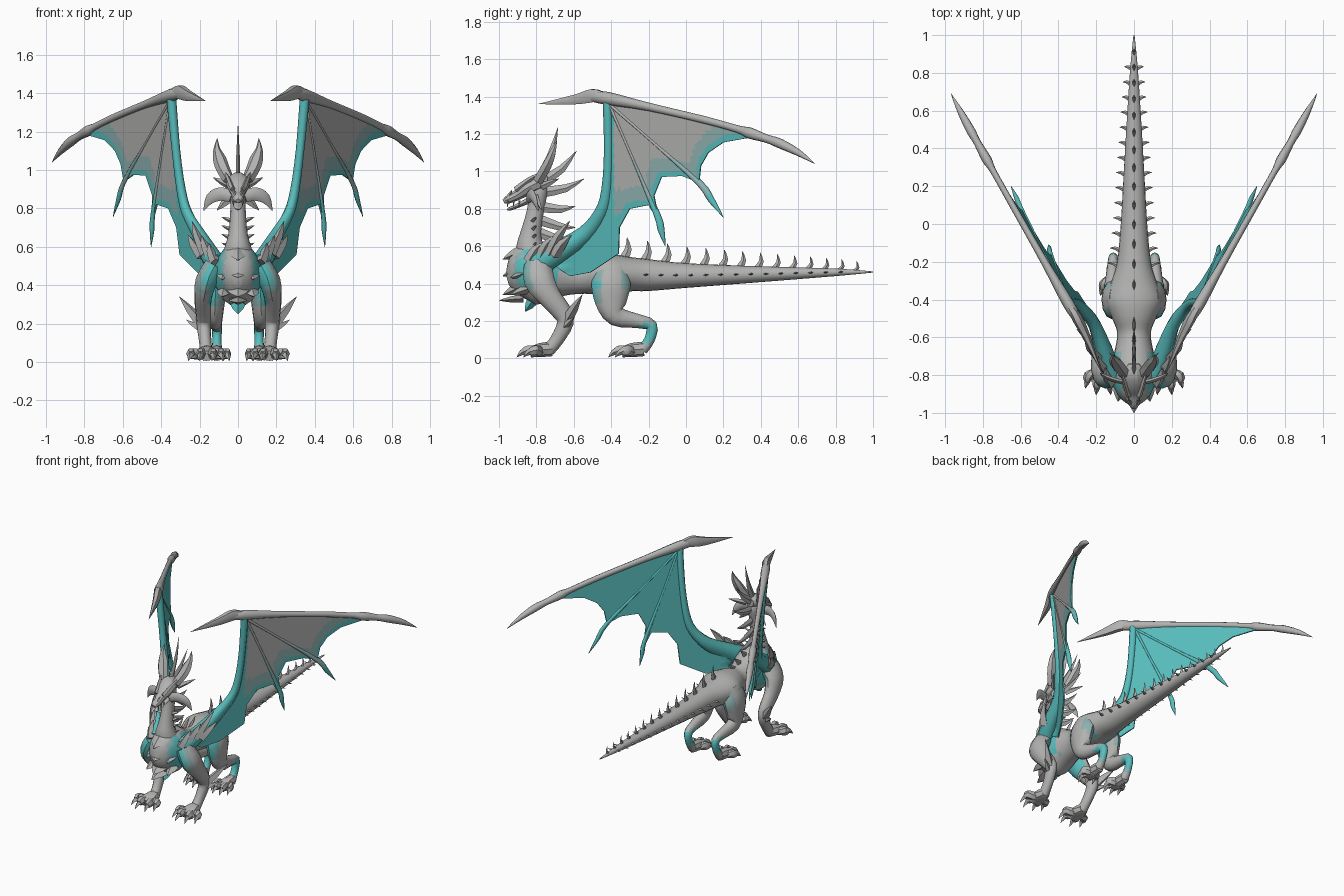
import bpy, bmesh, math
from mathutils import Vector

if "Cube" in bpy.data.objects:
    bpy.data.objects.remove(bpy.data.objects["Cube"])

def material(name, rgb):
    m = bpy.data.materials.new(name)
    m.diffuse_color = (*rgb, 1)
    m.use_nodes = True
    m.node_tree.nodes["Principled BSDF"].inputs["Base Color"].default_value = m.diffuse_color
    return m

MATS = [material("stone grey", (.45, .45, .445)),
        material("misty teal", (.27, .44, .435)),
        material("teal", (.10, .51, .51))]
GREY, MIST, TEAL = range(3)

def spline(pts, n):
    """Catmull-Rom interpolation of (x, y, z, half width, half height) rings."""
    p = [Vector(q) for q in pts]
    out = []
    for i in range(len(p) - 1):
        a, b, c, d = p[max(i - 1, 0)], p[i], p[i + 1], p[min(i + 2, len(p) - 1)]
        for k in range(n):
            t = k / n
            q = .5 * (2 * b + (c - a) * t + (2 * a - 5 * b + 4 * c - d) * t * t
                      + (3 * b - a - 3 * c + d) * t ** 3)
            q[3], q[4] = max(q[3], .002), max(q[4], .002)
            out.append(q)
    return out + [p[-1]]

def tube(bm, pts, sides=10, mat=GREY, n=3, ref=(1, 0, 0)):
    """Elliptical skin along a path; mat is an index or a rule on the face centre."""
    rings = spline(pts, n)
    pos = [Vector(r[:3]) for r in rings]
    loops = []
    for i, r in enumerate(rings):
        t = (pos[min(i + 1, len(pos) - 1)] - pos[max(i - 1, 0)]).normalized()
        side = Vector(ref)
        side = (side - t * side.dot(t)).normalized()
        up = t.cross(side)
        loops.append([bm.verts.new(pos[i] + side * r[3] * math.cos(a) + up * r[4] * math.sin(a))
                      for a in (2 * math.pi * k / sides for k in range(sides))])
    faces = [bm.faces.new(loops[0]), bm.faces.new(loops[-1][::-1])]
    for a, b in zip(loops, loops[1:]):
        for k in range(sides):
            j = (k + 1) % sides
            faces.append(bm.faces.new((a[k], b[k], b[j], a[j])))
    for f in faces:
        f.material_index = mat(f.calc_center_median()) if callable(mat) else mat

def spike(bm, base, tip, w, h=None, bend=(0, 0, 0), mat=GREY, ref=(1, 0, 0)):
    """Four-sided curved thorn."""
    h = h or w
    b, t = Vector(base), Vector(tip)
    m = b.lerp(t, .5) + Vector(bend)
    tube(bm, [(*b, w, h), (*m, w * .75, h * .75), (*t, .001, .001)], 4, mat, 2, ref)

def finish(bm, name, mirror=False, angle=40):
    bmesh.ops.recalc_face_normals(bm, faces=bm.faces)
    me = bpy.data.meshes.new(name)
    bm.to_mesh(me)
    bm.free()
    ob = bpy.data.objects.new(name, me)
    bpy.context.collection.objects.link(ob)
    for m in MATS:
        me.materials.append(m)
    bpy.ops.object.select_all(action='DESELECT')
    ob.select_set(True)
    bpy.context.view_layer.objects.active = ob
    bpy.ops.object.shade_smooth_by_angle(angle=math.radians(angle))
    if mirror:
        ob.modifiers.new("mirror", 'MIRROR').use_mirror_merge = False
    return ob

# Body and tail: y, z, half width, half height
BODY = [(-.955, .42, .02, .03), (-.92, .43, .07, .10), (-.85, .45, .112, .16), (-.76, .455, .125, .16),
        (-.66, .445, .10, .115), (-.57, .44, .09, .095), (-.48, .447, .125, .105), (-.40, .45, .15, .108),
        (-.3, .45, .118, .092), (-.2, .445, .09, .085), (0, .443, .07, .066), (.4, .45, .047, .042),
        (.8, .46, .022, .02), (1, .462, .003, .003)]

def body_at(y):
    for a, b in zip(BODY, BODY[1:]):
        if a[0] <= y <= b[0]:
            t = (y - a[0]) / (b[0] - a[0])
            return [p + (q - p) * t for p, q in zip(a, b)][1:]

def body_rule(c):
    if -.92 < c.y < -.68 and .36 < c.z < .57 and abs(c.x) > .065:
        return TEAL if abs(c.x) > .08 else MIST
    if -.48 < c.y < -.32 and c.z < .42 and abs(c.x) > .05:
        return TEAL
    return GREY

bm = bmesh.new()
tube(bm, [(0, *r) for r in BODY], 20, body_rule, 4)
finish(bm, "body_and_tail")

# Neck
bm = bmesh.new()
tube(bm, [(0, -.78, .49, .10, .10), (0, -.83, .58, .075, .08), (0, -.83, .66, .052, .058),
          (0, -.815, .74, .043, .048), (0, -.80, .82, .04, .045), (0, -.79, .90, .045, .05),
          (0, -.80, .95, .03, .03)], 12)
finish(bm, "neck")

# Head, jaw and brow
bm = bmesh.new()
tube(bm, [(0, -.74, .945, .03, .03), (0, -.79, .94, .058, .05), (0, -.85, .91, .056, .043),
          (0, -.90, .875, .035, .03), (0, -.95, .85, .03, .024), (0, -.975, .838, .012, .012)], 10)
finish(bm, "head", angle=30)
bm = bmesh.new()
tube(bm, [(0, -.79, .87, .042, .025), (0, -.87, .83, .03, .014), (0, -.94, .80, .018, .01),
          (0, -.955, .80, .006, .005)], 8)
finish(bm, "lower_jaw")
bm = bmesh.new()
spike(bm, (.028, -.91, .90), (.075, -.76, 1.0), .014, .018, (0, 0, .008))
spike(bm, (.015, -.95, .865), (.022, -.93, .90), .01)
for k in range(3):
    spike(bm, (.024, -.95 + .03 * k, .845), (.022, -.955 + .03 * k, .81), .005)
finish(bm, "brows_and_teeth", True, 30)

# Horns, cheek frills and neck thorns
bm = bmesh.new()
tube(bm, [(.05, -.79, .95, .03, .03), (.08, -.755, 1.01, .036, .03), (.097, -.73, 1.06, .034, .026),
          (.11, -.71, 1.11, .018, .017), (.108, -.69, 1.165, .001, .001)], 6)
finish(bm, "horns", True)
bm = bmesh.new()
tube(bm, [(.035, -.84, .86, .03, .015), (.09, -.83, .875, .035, .014), (.145, -.81, .85, .028, .012),
          (.18, -.79, .785, .001, .001)], 6, ref=(0, 0, 1))
spike(bm, (.04, -.80, .86), (.11, -.77, .79), .025, .012, ref=(0, 0, 1))
spike(bm, (.05, -.77, .92), (.13, -.68, .96), .02, .014, ref=(0, 0, 1))
for z in (.60, .645, .69, .735):
    spike(bm, (.035, -.82, z), (.085, -.80, z + .02), .012, ref=(0, 0, 1))
finish(bm, "cheek_frills", True)

# Crest running down the back of the neck
bm = bmesh.new()
for base, tip in (((0, -.78, .96), (0, -.685, 1.235)), ((0, -.76, .95), (0, -.585, 1.11)),
                  ((0, -.76, .89), (0, -.545, .96)), ((0, -.77, .81), (0, -.59, .815)),
                  ((0, -.78, .74), (0, -.59, .70)), ((0, -.78, .67), (0, -.62, .64))):
    spike(bm, base, tip, .012, .028, (0, .01, -.015))
finish(bm, "neck_crest", angle=30)

# Chest scales
bm = bmesh.new()
for z, w in ((.36, .06), (.46, .07), (.55, .05)):
    spike(bm, (0, -.89, z + .02), (0, -.98, z - .02), w, .03)
spike(bm, (0, -.87, .32), (0, -1.0, .31), .05, .022)
spike(bm, (0, -.82, .31), (0, -.86, .25), .04, .03, mat=TEAL)
for s in (-1, 1):
    for z in (.37, .46):
        spike(bm, (s * .07, -.85, z), (s * .085, -.94, z - .03), .04, .025)
finish(bm, "chest_scales", angle=25)

# Dorsal and side thorns of the tail
bm = bmesh.new()
for y in (-.7, -.63, -.56):
    z, w, h = body_at(y)
    spike(bm, (0, y, z + h - .015), (0, y + .07, z + h + .05), .01, .02)
for k in range(14):
    y = -.33 + .11 * k - .0012 * k * k
    if y > .93:
        break
    z, w, h = body_at(y)
    s = 1 - .04 * k
    spike(bm, (0, y, z + h - .01), (0, y + .015, z + h + .10 * s), .009, .024 * s, (0, .014, -.005))
finish(bm, "dorsal_thorns", angle=30)
bm = bmesh.new()
for k in range(14):
    y = -.22 + .08 * k
    z, w, h = body_at(y)
    spike(bm, (w - .01, y, z), (w + .045 - .001 * k, y + .012, z + .005), .012, .006, (0, .006, 0), ref=(0, 1, 0))
finish(bm, "tail_side_thorns", True, 30)

# Legs
def foot(bm, x, y, spread=1.0):
    tube(bm, [(x, y + .04, .05, .034, .038), (x, y - .02, .045, .055 * spread, .038),
              (x, y - .08, .032, .06 * spread, .027)], 8)
    for dx, dy in ((-.075, -.075), (-.035, -.11), (.03, -.11), (.078, -.075)):
        dx *= spread
        e = Vector((x + dx, y + dy, .036))
        tube(bm, [(x + dx * .4, y - .03, .038, .026, .028), (*(e + Vector((0, .025, .008))), .026 * spread, .03),
                  (*e, .019, .023)], 6)
        spike(bm, e + Vector((0, .012, .004)), e + Vector((dx * .2, -.04, -.03)), .018, .02, (0, 0, .008))

def front_rule(c):
    if c.z > .3 and (c.x < .15 or c.y < -.85):
        return TEAL
    return MIST if c.z > .36 and c.y < -.83 else GREY

bm = bmesh.new()
tube(bm, [(.12, -.79, .50, .055, .075), (.165, -.785, .42, .057, .082), (.182, -.73, .33, .045, .062),
          (.18, -.665, .25, .04, .052), (.178, -.645, .19, .037, .044), (.17, -.69, .10, .032, .036),
          (.165, -.735, .045, .035, .035)], 12, front_rule)
foot(bm, .165, -.755)
spike(bm, (.19, -.64, .20), (.305, -.555, .34), .03, .03)
spike(bm, (.19, -.65, .17), (.27, -.60, .22), .02, .02)
finish(bm, "front_legs", True)

def hind_rule(c):
    if (c.y > -.25 and .09 < c.z < .185) or (c.z > .31 and c.y < -.47):
        return TEAL
    if (c.z > .33 and c.y > -.33) or (c.z > .29 and c.y < -.445) or (c.y > -.24 and .07 < c.z < .2):
        return MIST
    return GREY

bm = bmesh.new()
tube(bm, [(.08, -.39, .48, .055, .08), (.112, -.40, .40, .058, .105), (.12, -.40, .30, .05, .085),
          (.122, -.37, .225, .042, .055), (.115, -.26, .20, .032, .038), (.11, -.185, .175, .027, .032),
          (.11, -.195, .10, .024, .028), (.11, -.235, .045, .032, .03)], 12, hind_rule)
foot(bm, .11, -.265, .72)
finish(bm, "hind_legs", True)

# Wings: leading and trailing outline points (y, z), paired from shoulder to tip
LEAD = [(-.78, .55), (-.65, .60), (-.53, .67), (-.45, .78), (-.425, .90), (-.415, 1.05), (-.41, 1.2), (-.41, 1.36),
        (-.38, 1.38), (-.33, 1.37), (-.25, 1.355), (-.15, 1.34), (0, 1.30), (.1, 1.275), (.2, 1.25), (.34, 1.2)]
TRAIL = [(-.62, .44), (-.51, .46), (-.42, .52), (-.36, .56), (-.355, .70), (-.3, .80), (-.2, .82), (-.14, .72),
         (-.17, .87), (-.13, .97), (-.02, .975), (.07, .94), (.08, 1.03), (.12, 1.1), (.2, 1.155), (.34, 1.18)]

def wing_point(y, z):
    return Vector((max(.33 + .59 * (y + .45) - .1 * (1.38 - z), .12), y, z))

def wing_rule(edge, y, z):
    """edge is the distance to the trailing outline."""
    if z < .77 or y < -.385 or edge < .035:
        return TEAL
    return MIST if z < .91 + .15 * (y + .3) or edge < .11 else GREY

def refine(line, n=3):
    return [(a[0] + (b[0] - a[0]) * k / n, a[1] + (b[1] - a[1]) * k / n)
            for a, b in zip(line, line[1:]) for k in range(n)] + [line[-1]]

bm = bmesh.new()
STEPS = 28
for off, outer in ((.004, True), (-.004, False)):
    grid = []
    for (y0, z0), (y1, z1) in zip(refine(LEAD), refine(TRAIL)):
        grid.append([bm.verts.new(wing_point(y0 + (y1 - y0) * k / STEPS, z0 + (z1 - z0) * k / STEPS)
                                  + Vector((off, -off * .5, 0))) for k in range(STEPS + 1)])
    for a, b in zip(grid, grid[1:]):
        span = ((a[0].co - a[-1].co).length + (b[0].co - b[-1].co).length) / 2
        for k in range(STEPS):
            f = bm.faces.new((a[k], a[k + 1], b[k + 1], b[k]))
            c = f.calc_center_median()
            f.material_index = wing_rule(span * (1 - (k + .5) / STEPS), c.y, c.z) if outer else TEAL
bmesh.ops.bridge_loops(bm, edges=[e for e in bm.edges if e.is_boundary])
finish(bm, "wing_membranes", True, 30)

def on_wing(pts):
    return [(*wing_point(y, z), w, h) for y, z, w, h in pts]

# Wing arm
bm = bmesh.new()
tube(bm, [(.11, -.80, .50, .05, .07), (.15, -.70, .56, .05, .06)] +
     on_wing([(-.54, .665, .035, .045), (-.455, .78, .028, .035), (-.425, .90, .024, .028),
              (-.415, 1.1, .022, .024), (-.42, 1.36, .025, .025), (-.43, 1.40, .02, .02)]), 8, TEAL)
finish(bm, "wing_arms", True, 60)

# Leading finger, wrist claw and inner fingers
bm = bmesh.new()
tube(bm, on_wing([(-.5, 1.40, .022, .028), (-.42, 1.39, .03, .035), (-.2, 1.345, .02, .022), (.1, 1.275, .017, .02),
                  (.28, 1.225, .017, .02), (.34, 1.205, .026, .03), (.43, 1.175, .02, .022),
                  (.5, 1.15, .024, .026), (.6, 1.10, .016, .018), (.69, 1.04, .001, .001)]), 8)
tube(bm, [(.34, -.44, 1.40, .02, .025), (.30, -.50, 1.405, .028, .04), (.255, -.59, 1.385, .022, .03),
          (.17, -.79, 1.36, .001, .001)], 6)
finish(bm, "wing_leading_fingers", True, 60)

def finger_rule(c):
    if c.z < .88 or c.x < wing_point(c.y, c.z).x:
        return TEAL
    return MIST if c.z < 1.05 else GREY

bm = bmesh.new()
for end, tip in (((.07, .94), (.20, .755)), ((-.155, .77), (-.11, .60))):
    tube(bm, on_wing([(-.41, 1.36, .010, .010), (-.41 + (end[0] + .41) * .5, 1.36 + (end[1] - 1.36) * .5, .010, .008),
                      (*end, .012, .018), (end[0] * .5 + tip[0] * .5, end[1] * .5 + tip[1] * .5, .012, .018),
                      (*tip, .001, .001)]), 8, finger_rule)
finish(bm, "wing_inner_fingers", True, 65)

# Shoulder spines
bm = bmesh.new()
for base, tip in (((.14, -.78, .54), (.19, -.70, .66)), ((.17, -.73, .56), (.24, -.62, .735)),
                  ((.19, -.70, .55), (.26, -.61, .66)), ((.12, -.84, .52), (.15, -.76, .62))):
    spike(bm, base, tip, .028, .032, (.008, -.005, .01))
finish(bm, "shoulder_spines", True, 30)
